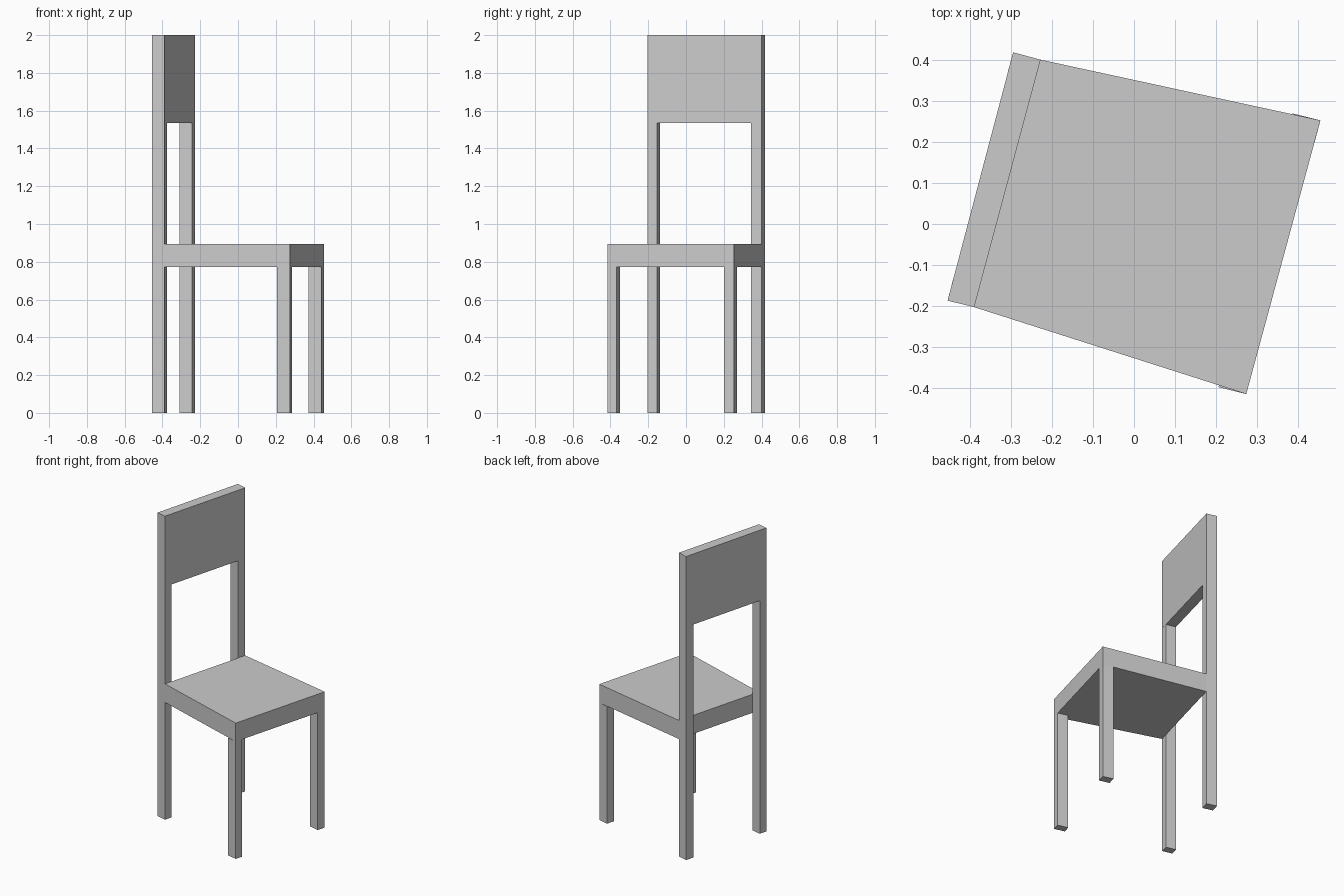
import bpy
import bmesh

if "Cube" in bpy.data.objects:
    bpy.data.objects.remove(bpy.data.objects["Cube"])


def prism(name, footprint, z0, z1):
    """Upright block over a four-point footprint."""
    bm = bmesh.new()
    low = [bm.verts.new((x, y, z0)) for x, y in footprint]
    high = [bm.verts.new((x, y, z1)) for x, y in footprint]
    bm.faces.new(low[::-1])
    bm.faces.new(high)
    n = len(footprint)
    for i in range(n):
        j = (i + 1) % n
        bm.faces.new((low[i], low[j], high[j], high[i]))
    bmesh.ops.recalc_face_normals(bm, faces=bm.faces)
    mesh = bpy.data.meshes.new(name)
    bm.to_mesh(mesh)
    bm.free()
    obj = bpy.data.objects.new(name, mesh)
    bpy.context.collection.objects.link(obj)
    return obj


SEAT_BOTTOM, SEAT_TOP = 0.773, 0.895
BACKREST_BOTTOM, TOP = 1.535, 2.0

# Outer corners of the chair, which stands slightly turned
BACK_A, BACK_B = (-0.455, -0.187), (-0.295, 0.419)
INNER_A, INNER_B = (-0.39, -0.203), (-0.228, 0.401)
FRONT_A, FRONT_B = (0.274, -0.415), (0.455, 0.253)

# Seat, tapering towards the back
prism("seat", [INNER_A, FRONT_A, FRONT_B, INNER_B], SEAT_BOTTOM, SEAT_TOP)

# Backrest panel
prism("backrest", [BACK_A, INNER_A, INNER_B, BACK_B], BACKREST_BOTTOM, TOP)

# Rear posts run from the floor up to the backrest
prism("rear_post_near", [BACK_A, INNER_A, (-0.377, -0.153), (-0.442, -0.137)],
      0, BACKREST_BOTTOM)
prism("rear_post_far", [(-0.31, 0.363), (-0.243, 0.345), INNER_B, BACK_B],
      0, BACKREST_BOTTOM)

# Front legs stop under the seat
prism("front_leg_near", [(0.206, -0.398), FRONT_A, (0.287, -0.367), (0.219, -0.35)],
      0, SEAT_BOTTOM)
prism("front_leg_far", [(0.373, 0.218), (0.441, 0.2), FRONT_B, (0.387, 0.27)],
      0, SEAT_BOTTOM)
